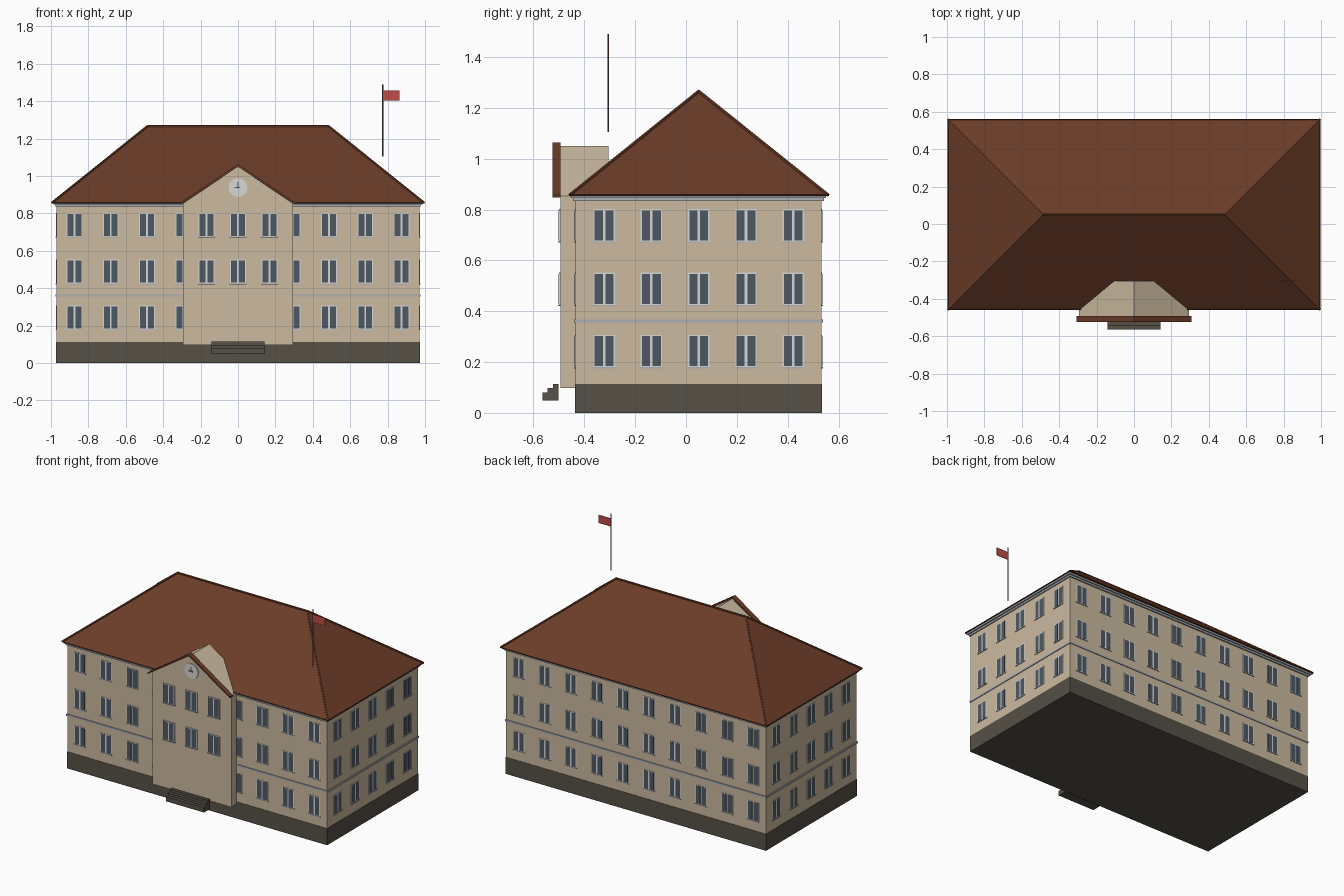
import bpy, bmesh, math
from mathutils import Vector

if "Cube" in bpy.data.objects:
    bpy.data.objects.remove(bpy.data.objects["Cube"])


def material(name, rgb):
    m = bpy.data.materials.new(name)
    m.diffuse_color = (*rgb, 1)
    m.use_nodes = True
    m.node_tree.nodes["Principled BSDF"].inputs["Base Color"].default_value = m.diffuse_color
    return m


WALL = material("cream plaster", (0.60, 0.49, 0.35))
ROOF = material("brown roof tile", (0.147, 0.045, 0.021))
CAP = material("dark roof edge", (0.09, 0.028, 0.014))
PLINTH = material("dark stone", (0.093, 0.080, 0.061))
GLASS = material("slate glass", (0.076, 0.098, 0.125))
FRAME = material("white frame", (0.68, 0.68, 0.66))
TRIM = material("grey trim", (0.42, 0.43, 0.46))
FLAG = material("red flag", (0.52, 0.07, 0.06))
IRON = material("dark iron", (0.10, 0.10, 0.11))


def finish(name, bm, mat):
    bmesh.ops.recalc_face_normals(bm, faces=bm.faces)
    me = bpy.data.meshes.new(name)
    bm.to_mesh(me)
    bm.free()
    me.materials.append(mat)
    ob = bpy.data.objects.new(name, me)
    bpy.context.collection.objects.link(ob)
    return ob


def boxes(name, spans, mat):
    """One object from boxes given as (x0, x1, y0, y1, z0, z1)."""
    bm = bmesh.new()
    for x0, x1, y0, y1, z0, z1 in spans:
        vs = bmesh.ops.create_cube(bm, size=1)["verts"]
        for v in vs:
            v.co = ((x0 + x1) / 2 + v.co.x * (x1 - x0),
                    (y0 + y1) / 2 + v.co.y * (y1 - y0),
                    (z0 + z1) / 2 + v.co.z * (z1 - z0))
    return finish(name, bm, mat)


def prism(name, profile, y0, y1, mat):
    """Extrude an xz profile along y."""
    bm = bmesh.new()
    f = bm.faces.new([bm.verts.new((x, y0, z)) for x, z in profile])
    new = bmesh.ops.extrude_face_region(bm, geom=[f])["geom"]
    for v in new:
        if isinstance(v, bmesh.types.BMVert):
            v.co.y = y1
    return finish(name, bm, mat)


def rod(name, segments, r, sides, mat):
    """Straight rods between pairs of points."""
    bm = bmesh.new()
    for a, b in segments:
        a, b = Vector(a), Vector(b)
        d = b - a
        m = d.to_track_quat('Z', 'Y').to_matrix().to_4x4()
        m.translation = (a + b) / 2
        bmesh.ops.create_cone(bm, cap_ends=True, segments=sides, radius1=r,
                              radius2=r, depth=d.length, matrix=m)
    return finish(name, bm, mat)


# Main block
X, Y0, Y1 = 0.97, -0.435, 0.533
boxes("plinth", [(-0.972, 0.972, Y0 - 0.002, Y1 + 0.002, 0, 0.113)], PLINTH)
boxes("main_walls", [(-X, X, Y0, Y1, 0.11, 0.845)], WALL)
boxes("belt_course", [(-X - .005, X + .005, Y0 - .005, Y1 + .005, 0.355, 0.367)], TRIM)
boxes("cornice", [(-X - .007, X + .007, Y0 - .009, Y1 + .009, 0.834, 0.847),
                  (-X - .017, X + .017, Y0 - .018, Y1 + .018, 0.846, 0.858)], TRIM)

# Hipped roof with capped hips, ridge and eaves
bm = bmesh.new()
corners = [(-0.994, -0.457, .857), (0.994, -0.457, .857),
           (0.994, 0.559, .857), (-0.994, 0.559, .857)]
ridge = [(-0.485, 0.05, 1.265), (0.485, 0.05, 1.265)]
v = [bm.verts.new(p) for p in corners + ridge]
for f in ((0, 1, 2, 3), (0, 1, 5, 4), (1, 2, 5), (2, 3, 4, 5), (3, 0, 4)):
    bm.faces.new([v[i] for i in f])
finish("hipped_roof", bm, ROOF)
rod("roof_caps", [ridge] + [(corners[i], ridge[j])
    for i, j in ((0, 0), (1, 1), (2, 1), (3, 0))], 0.007, 6, ROOF)
rod("eave_edge", [(corners[i], corners[(i + 1) % 4]) for i in range(4)], 0.004, 6, CAP)

# Gabled entrance bay with its verge boards
BAY = -0.493
prism("entrance_bay", [(-.295, .097), (.295, .097), (.295, .853), (0, 1.05), (-.295, .853)],
      BAY, -0.305, WALL)
prism("gable_verge", [(-.307, .848), (0, 1.049), (.307, .848),
                      (.307, .858), (0, 1.063), (-.307, .858)], -0.525, BAY, ROOF)

# Entrance steps
boxes("entrance_steps", [(-.142, .142, -.565 + .021 * i, -.544 + .021 * i,
                          .048, .08 + .017 * i) for i in range(3)], PLINTH)

# Windows: each is listed as (axis, outward sign, wall plane, centre, z, proud)
FLOORS = (0.243, 0.488, 0.738)
wins = []
for z in FLOORS:
    for i in range(10):
        x = -0.875 + i * 1.75 / 9
        wins.append(('y', 1, Y1, x, z, .002))
        if abs(x) > 0.2:
            wins.append(('y', -1, Y0, x, z, .002))
    for i in range(5):
        for s in (-1, 1):
            wins.append(('x', s, s * X, -0.322 + i * 0.186, z, .002))
    if z > 0.4:
        for x in (-0.168, 0, 0.168):
            wins.append(('y', -1, BAY, x, z, .007))


def plate(win, u0, u1, z0, z1, out):
    axis, s, plane, c, z, proud = win
    a, b = sorted((plane - s * 0.004, plane + s * (proud + out)))
    if axis == 'y':
        return (c + u0, c + u1, a, b, z + z0, z + z1)
    return (a, b, c + u0, c + u1, z + z0, z + z1)


boxes("window_frames", [plate(w, -.042, .042, -.064, .064, 0) for w in wins], FRAME)
boxes("window_panes", [plate(w, *sorted((s * .005, s * .037)), -.059, .059, .001)
                       for w in wins for s in (-1, 1)], GLASS)
boxes("window_sills", [plate(w, -.045, .045, -.068, -.063, .003) for w in wins], TRIM)

# Gable clock
rod("clock_face", [((0, BAY + .004, .938), (0, BAY - .006, .938))], 0.05, 32, FRAME)
boxes("clock_hands", [(-.003, .003, -.502, -.498, .933, .968),
                      (-.018, .012, -.502, -.498, .935, .941)], IRON)

# Flag on its pole
rod("flag_pole", [((.774, -.305, 1.105), (.774, -.305, 1.49))], 0.003, 8, IRON)
boxes("flag", [(.775, .864, -.307, -.303, 1.402, 1.456)], FLAG)
